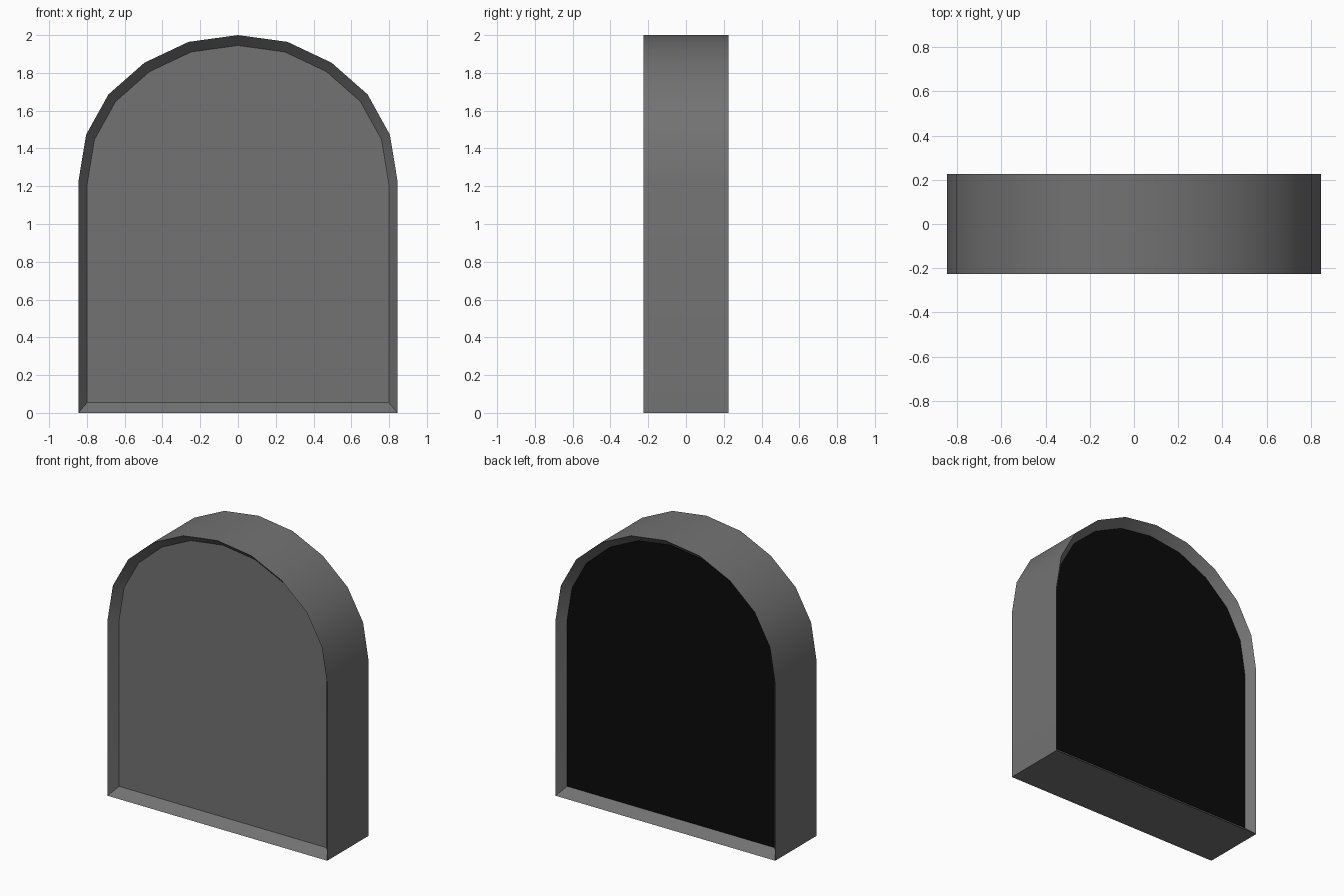
import bpy, bmesh, math
from mathutils import Vector

cube = bpy.data.objects.get("Cube")
if cube:
    bpy.data.objects.remove(cube)

HALF_DEPTH = 0.226
RECESS = 0.06
INSET = 0.945


def make_material(name, value):
    mat = bpy.data.materials.new(name)
    mat.use_nodes = True
    colour = (value, value, value, 1)
    mat.diffuse_color = colour
    mat.node_tree.nodes["Principled BSDF"].inputs["Base Color"].default_value = colour
    return mat


# Arched outline: right half mirrored to the left
half = [(0.845, 0), (0.845, 1.225), (0.804, 1.473), (0.686, 1.686),
        (0.495, 1.854), (0.262, 1.964)]
outline = half + [(0, 2)] + [(-x, z) for x, z in reversed(half)]

bm = bmesh.new()


def ring(y, scale):
    return [bm.verts.new(Vector((x * scale, y, 1 + (z - 1) * scale)))
            for x, z in outline]


def bridge(a, b):
    n = len(a)
    for i in range(n):
        j = (i + 1) % n
        bm.faces.new((a[i], a[j], b[j], b[i]))


# Rings run from the recessed front panel, around the rim, to the back panel
rings = [ring(-HALF_DEPTH + RECESS, INSET), ring(-HALF_DEPTH, 1),
         ring(HALF_DEPTH, 1), ring(HALF_DEPTH - RECESS, INSET)]
for a, b in zip(rings, rings[1:]):
    bridge(a, b)
bm.faces.new(rings[0])
back_panel = bm.faces.new(rings[-1])
back_panel.material_index = 1
bmesh.ops.recalc_face_normals(bm, faces=bm.faces[:])

mesh = bpy.data.meshes.new("arched_slab")
bm.to_mesh(mesh)
bm.free()
mesh.materials.append(make_material("dark_grey", 0.17))
mesh.materials.append(make_material("black", 0.003))
slab = bpy.data.objects.new("arched_slab", mesh)
bpy.context.collection.objects.link(slab)

# Smooth arch with crisp rim edges
bpy.ops.object.select_all(action="DESELECT")
slab.select_set(True)
bpy.context.view_layer.objects.active = slab
bpy.ops.object.shade_smooth_by_angle(angle=math.radians(30))
